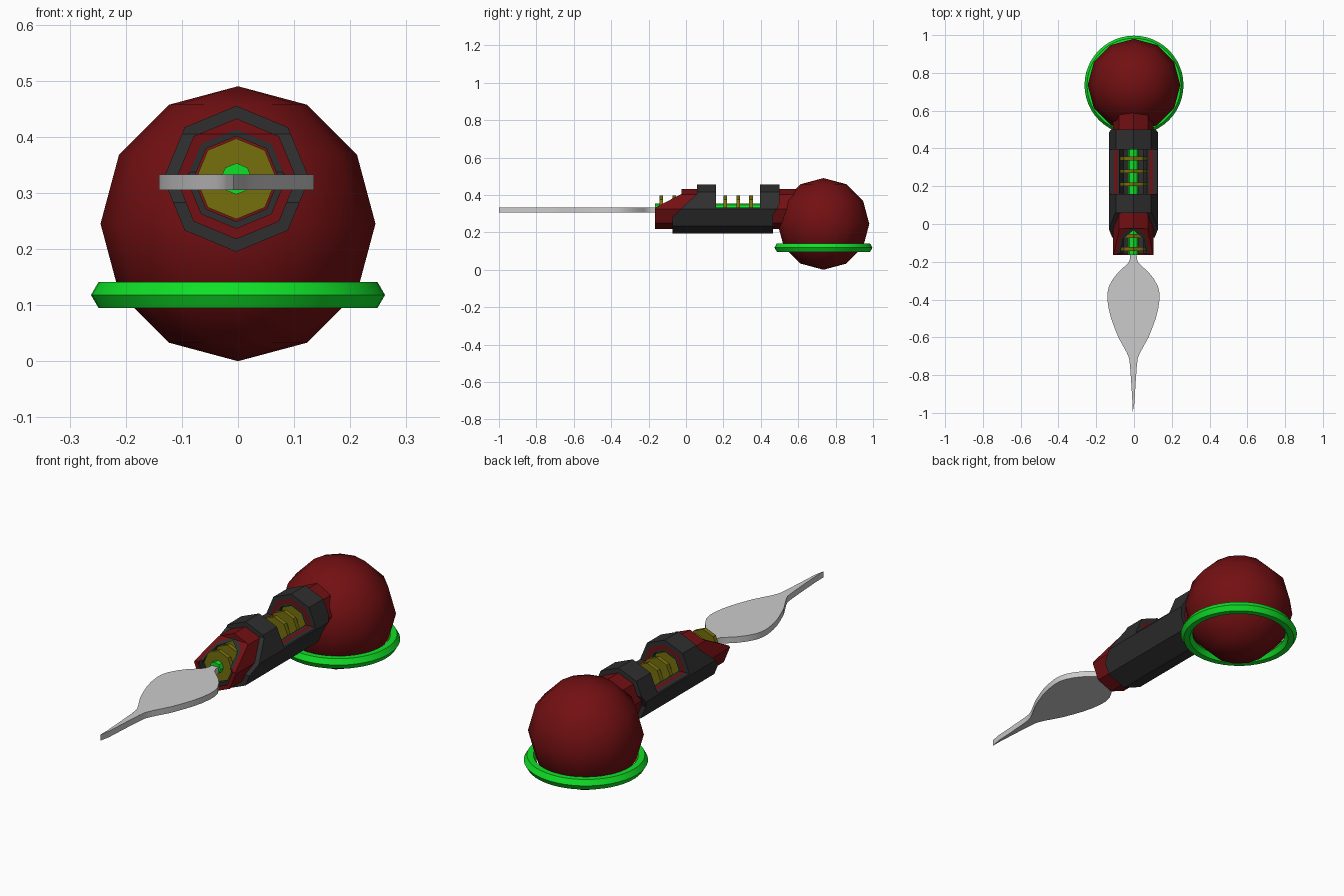
import bpy, bmesh, math

if "Cube" in bpy.data.objects:
    bpy.data.objects.remove(bpy.data.objects["Cube"])

CX, CZ = -0.003, 0.325      # axis of the handle, running along y
BALL_Y = 0.735


def mat(name, col):
    m = bpy.data.materials.new(name)
    m.diffuse_color = (*col, 1)
    m.use_nodes = True
    m.node_tree.nodes["Principled BSDF"].inputs["Base Color"].default_value = m.diffuse_color
    return m


RED = mat("dark red", (0.17, 0.005, 0.006))
GREEN = mat("bright green", (0.005, 0.74, 0.02))
DARK = mat("charcoal", (0.028, 0.028, 0.028))
OLIVE = mat("olive yellow", (0.18, 0.16, 0.004))
STEEL = mat("pale steel", (0.6, 0.6, 0.6))


def make(name, bm, material, smooth=None):
    bmesh.ops.recalc_face_normals(bm, faces=bm.faces)
    me = bpy.data.meshes.new(name)
    bm.to_mesh(me)
    bm.free()
    ob = bpy.data.objects.new(name, me)
    bpy.context.collection.objects.link(ob)
    if material:
        me.materials.append(material)
    if smooth:
        bpy.ops.object.select_all(action='DESELECT')
        ob.select_set(True)
        bpy.context.view_layer.objects.active = ob
        bpy.ops.object.shade_smooth_by_angle(angle=math.radians(smooth))
    return ob


def prism(bm, pts, offset):
    """Extrude a flat outline of 3D points by an offset."""
    f = bm.faces.new([bm.verts.new(p) for p in pts])
    ext = bmesh.ops.extrude_face_region(bm, geom=[f], use_keep_orig=True)
    verts = [g for g in ext['geom'] if isinstance(g, bmesh.types.BMVert)]
    bmesh.ops.translate(bm, verts=verts, vec=offset)


def octagon(r, y):
    return [(CX + r * math.sin(k * math.pi / 4), y, CZ + r * math.cos(k * math.pi / 4))
            for k in range(8)]


def rod(bm, r, y0, y1):
    prism(bm, octagon(r, y0), (0, y1 - y0, 0))


def tube(name, r_out, r_in, y0, y1, material, side):
    """Octagonal tube trimmed to a side outline given as (y, z) points."""
    bm = bmesh.new()
    rings = [[bm.verts.new(p) for p in octagon(r, y)]
             for r, y in ((r_out, y0), (r_out, y1), (r_in, y1), (r_in, y0))]
    for a, b in zip(rings, rings[1:] + rings[:1]):
        for k in range(8):
            j = (k + 1) % 8
            bm.faces.new((a[k], a[j], b[j], b[k]))
    ob = make(name, bm, material)
    cb = bmesh.new()
    prism(cb, [(-0.3, y, z) for y, z in side], (0.6, 0, 0))
    cutter = make(name + "_trim", cb, material)
    cutter.hide_render = True
    cutter.hide_set(True)
    mod = ob.modifiers.new("trim", 'BOOLEAN')
    mod.operation, mod.solver, mod.object = 'INTERSECT', 'EXACT', cutter
    return ob


# Pommel ball
bm = bmesh.new()
bmesh.ops.create_uvsphere(bm, u_segments=12, v_segments=6, radius=0.245)
bmesh.ops.translate(bm, verts=bm.verts, vec=(0, BALL_Y, 0.245))
make("pommel_ball", bm, RED, 40)

# Ring around the lower part of the ball
bm = bmesh.new()
loops = []
for i in range(48):
    a = i * math.tau / 48
    loop = []
    for k in range(6):
        b = k * math.pi / 3
        r = 0.235 + 0.027 * math.cos(b)
        loop.append(bm.verts.new((r * math.cos(a), BALL_Y + r * math.sin(a),
                                  0.118 + 0.027 * math.sin(b))))
    loops.append(loop)
for i in range(48):
    a, b = loops[i], loops[(i + 1) % 48]
    for k in range(6):
        j = (k + 1) % 6
        bm.faces.new((a[k], b[k], b[j], a[j]))
make("ball_ring", bm, GREEN, 30)

# Handle layers with an open window on top and a sloped front
window = [(0.395, 0.6), (0.395, 0.332), (0.16, 0.332), (0.16, 0.6)]
tube("outer_grip", 0.13, 0.107, -0.072, 0.5, DARK,
     [(-0.2, 0.1), (0.465, 0.1), (0.465, 0.29), (0.51, 0.37), (0.51, 0.6)]
     + window + [(0.058, 0.6), (0.058, 0.405), (-0.072, 0.283), (-0.2, 0.283)])
front = [(-0.025, 0.6), (-0.025, 0.405), (-0.165, 0.332), (-0.3, 0.332)]
body = [(-0.3, 0.1), (0.8, 0.1), (0.8, 0.6)] + window + front
tube("inner_sleeve", 0.1075, 0.088, -0.165, 0.62, RED, body)
tube("sleeve_lining", 0.0885, 0.076, -0.155, 0.55, DARK, body)

# Core rod with evenly spaced discs
bm = bmesh.new()
rod(bm, 0.028, -0.165, 0.55)
make("core_rod", bm, GREEN)
bm = bmesh.new()
for i in range(9):
    y = -0.132 + 0.0685 * i
    rod(bm, 0.072, y - 0.01, y + 0.01)
make("core_discs", bm, OLIVE)

# Leaf-shaped blade, mirrored half widths along y
half = [(-0.15, 0.017), (-0.185, 0.018), (-0.205, 0.026), (-0.225, 0.047),
        (-0.255, 0.08), (-0.29, 0.108), (-0.33, 0.13), (-0.365, 0.138),
        (-0.40, 0.138), (-0.45, 0.131), (-0.50, 0.118), (-0.55, 0.1),
        (-0.60, 0.08), (-0.64, 0.058), (-0.68, 0.036), (-0.71, 0.023),
        (-0.75, 0.018), (-0.85, 0.011), (-0.95, 0.005)]
outline = [(CX + w, y, 0.305) for y, w in half] + [(CX - 0.005, -1.0, 0.305)]
outline += [(CX - w, y, 0.305) for y, w in reversed(half)]
bm = bmesh.new()
prism(bm, outline, (0, 0, 0.028))
make("blade", bm, STEEL, 30)
